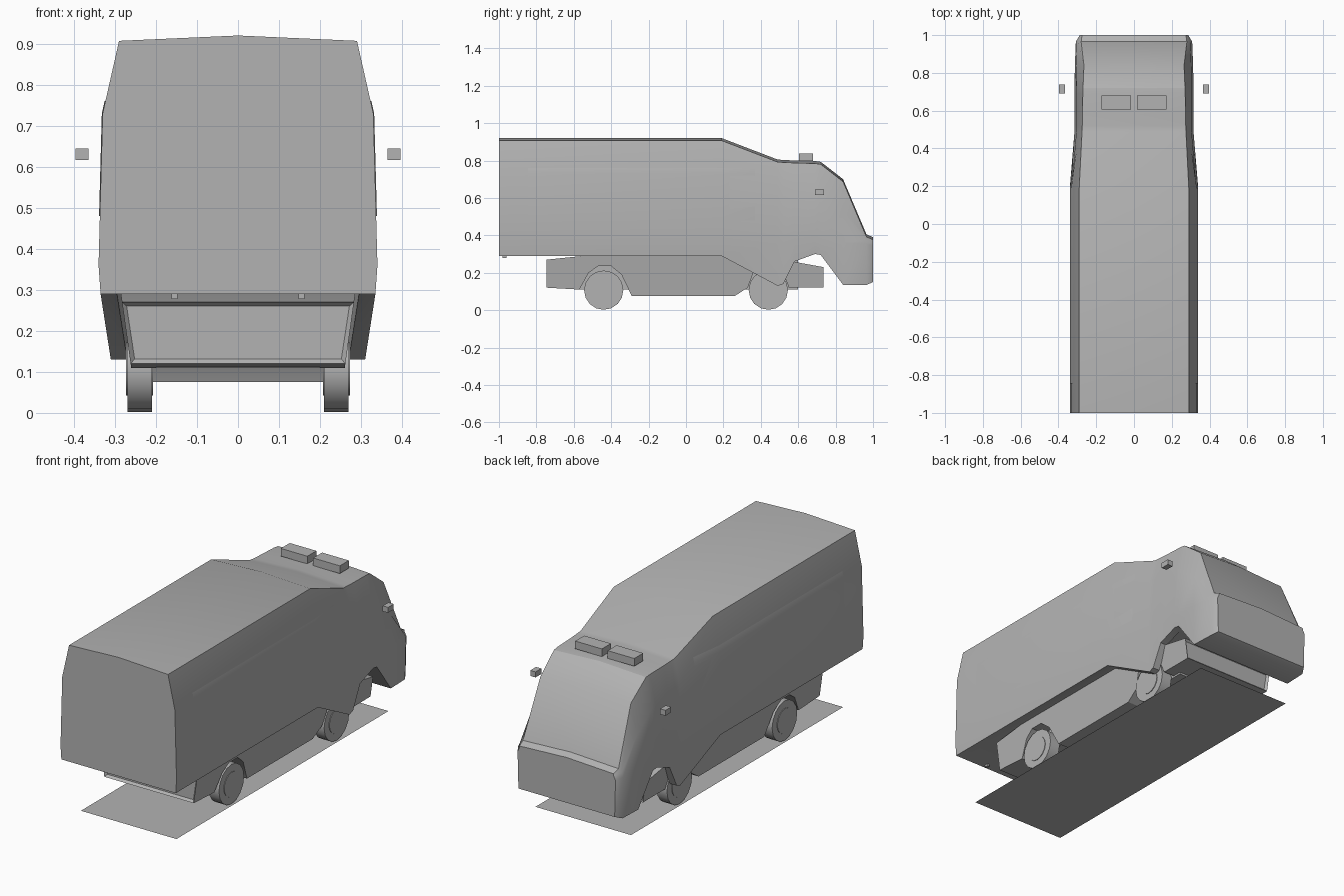
import bpy, bmesh, math
from mathutils import Matrix

cube = bpy.data.objects.get("Cube")
if cube:
    bpy.data.objects.remove(cube, do_unlink=True)

grey = bpy.data.materials.new("plain grey")
grey.use_nodes = True
grey.diffuse_color = (0.45, 0.45, 0.45, 1)
bsdf = grey.node_tree.nodes["Principled BSDF"]
bsdf.inputs["Base Color"].default_value = grey.diffuse_color
bsdf.inputs["Roughness"].default_value = 0.8


def finish(name, bm, angle=30, recalc=True):
    if recalc:
        bmesh.ops.recalc_face_normals(bm, faces=bm.faces)
    mesh = bpy.data.meshes.new(name)
    bm.to_mesh(mesh)
    bm.free()
    mesh.materials.append(grey)
    obj = bpy.data.objects.new(name, mesh)
    bpy.context.collection.objects.link(obj)
    bpy.ops.object.select_all(action="DESELECT")
    obj.select_set(True)
    bpy.context.view_layer.objects.active = obj
    bpy.ops.object.shade_smooth_by_angle(angle=math.radians(angle))
    return obj


def box(name, x, y, z):
    bm = bmesh.new()
    bmesh.ops.create_cube(bm, size=1)
    for v in bm.verts:
        for i, (lo, hi) in enumerate((x, y, z)):
            v.co[i] = lo if v.co[i] < 0 else hi
    return finish(name, bm)


# Body shell, lofted along y: y, bottom, top, half width, roof half width, shoulder height
STATIONS = [
    (-1.0, .29, .92, .34, .29, .73),
    (.19, .29, .92, .34, .29, .73),
    (.49, .13, .805, .315, .275, .66),
    (.52, .14, .803, .315, .274, .65),
    (.58, .26, .80, .315, .273, .64),
    (.69, .30, .797, .315, .271, .63),
    (.72, .295, .793, .315, .27, .62),
    (.84, .135, .70, .313, .265, .53),
    (.965, .135, .405, .308, .28, .375),
    (1.0, .15, .39, .287, .275, .365),
]


def section(y, bottom, top, width, roof, shoulder):
    floor = bottom if y > .8 else max(bottom, .29)
    inner = width - .045
    half = [(inner, floor), (inner, bottom), (width - .005, bottom),
            (width, min(.36, shoulder - .02)),
            (width - .01, shoulder), (roof, top - .013)]
    return ([(0, floor)] + half + [(0, top)]
            + [(-x, z) for x, z in reversed(half)])


bm = bmesh.new()
rings = [[bm.verts.new((x, s[0], z)) for x, z in section(*s)] for s in STATIONS]
for a, b in zip(rings, rings[1:]):
    for i in range(len(a)):
        j = (i + 1) % len(a)
        bm.faces.new((a[i], a[j], b[j], b[i]))
for ring in (rings[0], rings[-1]):
    bm.faces.new(ring)
bmesh.ops.remove_doubles(bm, verts=bm.verts, dist=.0001)
finish("body_shell", bm)


# Side panels follow the body wall
def wall_x(y, z):
    t = max(0, (y - .19) / .3)
    width = .34 - .025 * t
    shoulder = .73 - .07 * t
    roof = .29 - .015 * t
    top = .907 - .115 * t
    if z < shoulder:
        return width - .01 * (z - .36) / (shoulder - .36)
    return width - .01 + (roof - width + .01) * (z - shoulder) / (top - shoulder)


for name, side in (("left_side_panel", 1), ("right_side_panel", -1)):
    bm = bmesh.new()
    rows = [[bm.verts.new((side * (wall_x(y, z) + .002), y, z)) for z in (.48, .73, .76)]
            for y in (-.845, .19, .37)]
    for a, b in zip(rows, rows[1:]):
        for i in range(2):
            quad = (a[i], b[i], b[i + 1], a[i + 1])
            bm.faces.new(quad if side > 0 else quad[::-1])
    finish(name, bm, recalc=False)

# Chassis with wheel arches, tapering towards the ground
PROFILE = [(-.745, .12), (-.57, .11), (-.52, .2), (-.47, .235), (-.40, .235),
           (-.345, .19), (-.29, .075), (.26, .075), (.33, .12), (.36, .2),
           (.41, .235), (.47, .235), (.52, .2), (.55, .12), (.735, .12),
           (.735, .23), (.57, .26), (.5, .295), (-.5, .295), (-.745, .27)]
bm = bmesh.new()
sides = [[bm.verts.new((s * (.245 + .14 * z), y, z)) for y, z in PROFILE] for s in (1, -1)]
for ring in sides:
    bm.faces.new(ring)
for i in range(len(PROFILE)):
    j = (i + 1) % len(PROFILE)
    bm.faces.new((sides[0][i], sides[0][j], sides[1][j], sides[1][i]))
bmesh.ops.recalc_face_normals(bm, faces=bm.faces)
ends = [f for f in bm.faces if abs(f.normal.y) > .95 and abs(f.calc_center_median().y) > .7]
bmesh.ops.inset_individual(bm, faces=ends, thickness=.015, depth=-.012)
finish("chassis", bm)
box("chassis_core", (-.2, .2), (-.6, .6), (.11, .285))

# Wheels with a raised hub disc
for end, y in (("rear", -.44), ("front", .44)):
    for side, x in (("left", .24), ("right", -.24)):
        bm = bmesh.new()
        for radius, depth in ((.105, .06), (.065, .066)):
            bmesh.ops.create_cone(bm, cap_ends=True, segments=16, radius1=radius,
                                  radius2=radius, depth=depth,
                                  matrix=Matrix.Translation((x, y, .107))
                                  @ Matrix.Rotation(math.pi / 2, 4, "Y"))
        finish(f"{end}_{side}_wheel", bm)

# Roof units and mirrors
for side, s in (("left", 1), ("right", -1)):
    box(f"{side}_roof_unit", sorted((s * .017, s * .173)), (.605, .68), (.797, .838))
    box(f"{side}_mirror", sorted((s * .365, s * .396)), (.69, .738), (.616, .645))
    box(f"{side}_tail_bracket", sorted((s * .148, s * .162)), (-.98, -.96), (.278, .292))

# Flat ground sheet under the vehicle
bm = bmesh.new()
bm.faces.new([bm.verts.new((x, y, 0)) for x, y in
              ((-.28, -.915), (.28, -.915), (.28, .86), (-.28, .86))])
finish("ground_sheet", bm, recalc=False)
